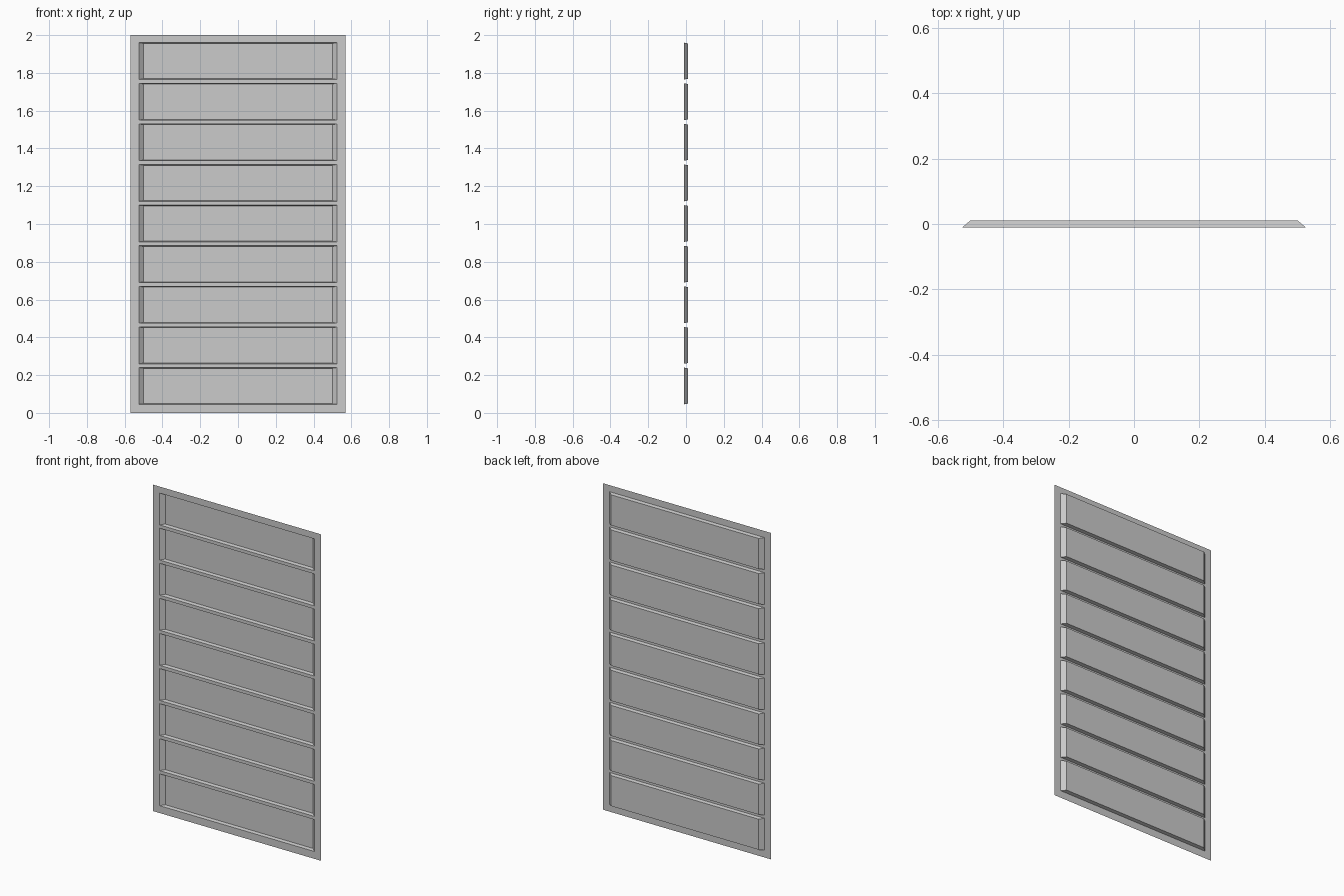
import bpy, bmesh

if "Cube" in bpy.data.objects:
    bpy.data.objects.remove(bpy.data.objects["Cube"])

HALF_W, HEIGHT = 0.57, 2.0      # sheet size
OPEN_X, FLOOR_X = 0.525, 0.50   # recess half widths, front and back
FRONT, BACK = -0.0107, 0.0107   # sheet plane and recess floor plane
COUNT, FIRST, PITCH, TALL, LIP = 9, 0.045, 0.215, 0.195, 0.004

bm = bmesh.new()


def face(*pts):
    bm.faces.new([bm.verts.new(p) for p in pts])


def loop(hw, y, z0, z1):
    return [(-hw, y, z0), (hw, y, z0), (hw, y, z1), (-hw, y, z1)]


# Row heights: rails alternate with recessed panels
zs = [0.0]
for i in range(COUNT):
    zs += [FIRST + i * PITCH, FIRST + i * PITCH + TALL]
zs.append(HEIGHT)

for i, (z0, z1) in enumerate(zip(zs, zs[1:])):
    # Side stiles
    for a, b in ((-HALF_W, -OPEN_X), (OPEN_X, HALF_W)):
        face((a, FRONT, z0), (b, FRONT, z0), (b, FRONT, z1), (a, FRONT, z1))
    outer = loop(OPEN_X, FRONT, z0, z1)
    if i % 2 == 0:
        # Horizontal rail
        face(*outer)
    else:
        # Recessed panel with sloped walls
        inner = loop(FLOOR_X, BACK, z0 + LIP, z1 - LIP)
        face(*inner)
        for k in range(4):
            n = (k + 1) % 4
            face(outer[k], outer[n], inner[n], inner[k])

bmesh.ops.remove_doubles(bm, verts=bm.verts, dist=1e-5)

# Merge the coplanar frame pieces where possible
bmesh.ops.recalc_face_normals(bm, faces=bm.faces)
bm.faces.ensure_lookup_table()
if bm.faces[0].normal.y > 0:
    bmesh.ops.reverse_faces(bm, faces=bm.faces)

mesh = bpy.data.meshes.new("paneled_sheet")
bm.to_mesh(mesh)
bm.free()
bpy.context.collection.objects.link(bpy.data.objects.new("paneled_sheet", mesh))
